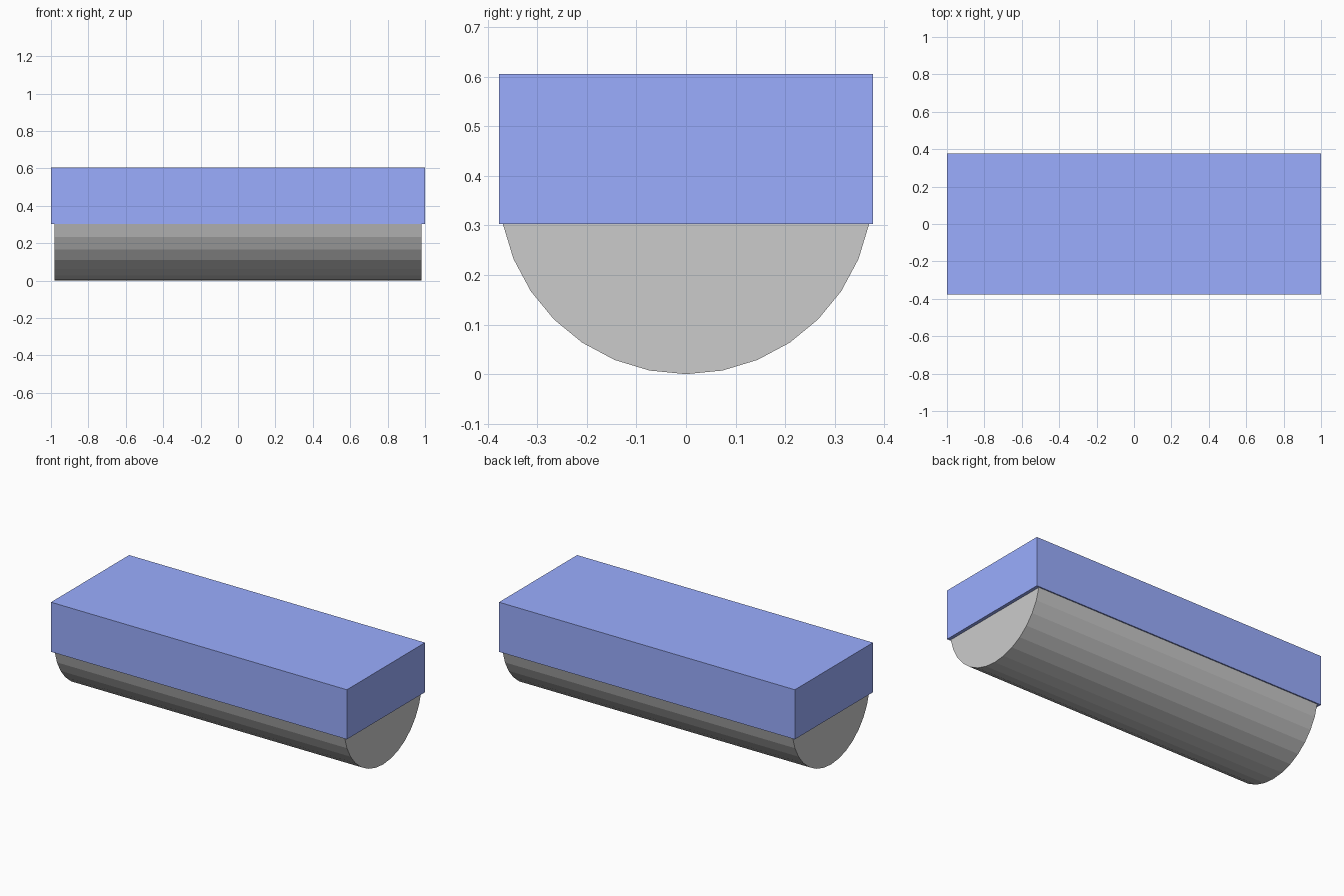
import bpy, bmesh
from math import sin, cos, radians

if "Cube" in bpy.data.objects:
    bpy.data.objects.remove(bpy.data.objects["Cube"])

R = 0.377          # barrel radius
SIDES = 32         # facets of the full barrel circle
BOX_BOTTOM, BOX_TOP = 0.303, 0.606


def new_object(name, bm):
    bmesh.ops.recalc_face_normals(bm, faces=bm.faces)
    mesh = bpy.data.meshes.new(name)
    bm.to_mesh(mesh)
    bm.free()
    obj = bpy.data.objects.new(name, mesh)
    bpy.context.collection.objects.link(obj)
    return obj


# Blue rectangular upper block
bm = bmesh.new()
bmesh.ops.create_cube(bm, size=1)
bmesh.ops.scale(bm, vec=(2, 2 * R, BOX_TOP - BOX_BOTTOM), verts=bm.verts)
bmesh.ops.translate(bm, vec=(0, 0, (BOX_TOP + BOX_BOTTOM) / 2), verts=bm.verts)
block = new_object("upper_block", bm)
blue = bpy.data.materials.new("blue")
blue.diffuse_color = (0.325, 0.42, 1.0, 1)
blue.use_nodes = True
blue.node_tree.nodes["Principled BSDF"].inputs["Base Color"].default_value = blue.diffuse_color
block.data.materials.append(blue)

# Grey faceted barrel segment under the block, extruded along x
bm = bmesh.new()
angles = [radians(360 / SIDES * i) for i in range(-7, 8)]
cap = bm.faces.new([bm.verts.new((-0.98, R * sin(a), R - R * cos(a))) for a in angles])
side = bmesh.ops.extrude_face_region(bm, geom=[cap], use_keep_orig=True)
verts = [g for g in side["geom"] if isinstance(g, bmesh.types.BMVert)]
bmesh.ops.translate(bm, vec=(1.96, 0, 0), verts=verts)
new_object("lower_barrel", bm)
